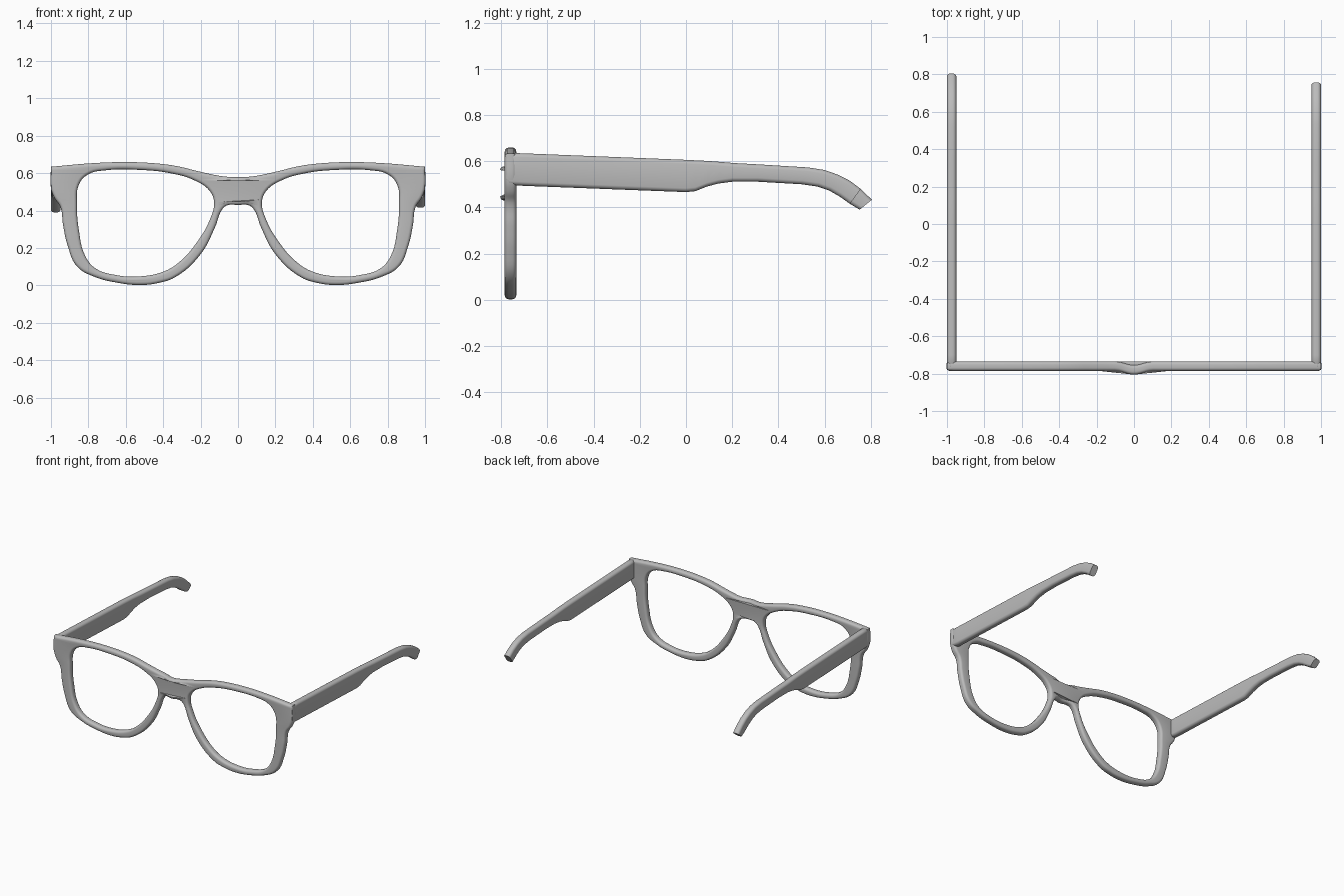
import bpy
import bmesh
import math

cube = bpy.data.objects.get("Cube")
if cube:
    bpy.data.objects.remove(cube, do_unlink=True)

grey = bpy.data.materials.new("plain grey")
grey.use_nodes = True
colour = (0.5, 0.5, 0.5, 1)
grey.diffuse_color = colour
grey.node_tree.nodes["Principled BSDF"].inputs["Base Color"].default_value = colour

FRONT_Y = -0.76    # middle plane of the front
BEVEL = 0.017
HALF_THICK = 0.025


def add_object(name, mesh):
    obj = bpy.data.objects.new(name, mesh)
    bpy.context.collection.objects.link(obj)
    mesh.materials.clear()
    mesh.materials.append(grey)
    bpy.ops.object.select_all(action="DESELECT")
    obj.select_set(True)
    bpy.context.view_layer.objects.active = obj
    bpy.ops.object.shade_smooth_by_angle(angle=math.radians(50))
    return obj


def mirrored(points):
    return [(-x, z) for x, z in points]


def add_spline(curve, points, corners=()):
    spline = curve.splines.new("BEZIER")
    spline.bezier_points.add(len(points) - 1)
    spline.use_cyclic_u = True
    for bp, (x, z) in zip(spline.bezier_points, points):
        bp.co = (x, z, 0)
        kind = "VECTOR" if (abs(x), z) in corners else "AUTO"
        bp.handle_left_type = bp.handle_right_type = kind


# Outline of the left half, from the top of the bridge round to its underside
top_centre, under_centre = (0, 0.578), (0, 0.43)
corner = (1, 0.634)
outer = [(0.08, 0.583), (0.2, 0.607), (0.33, 0.638), (0.45, 0.653),
         (0.6, 0.659), (0.78, 0.653), corner, (1, 0.52), (0.983, 0.47),
         (0.95, 0.42), (0.935, 0.32), (0.91, 0.21), (0.86, 0.1),
         (0.765, 0.045), (0.65, 0.015), (0.52, 0.002), (0.42, 0.014),
         (0.337, 0.043), (0.2, 0.166), (0.123, 0.31), (0.085, 0.405),
         (0.06, 0.427)]
opening = [(0.861, 0.433), (0.85, 0.54), (0.8, 0.594), (0.71, 0.615),
           (0.52, 0.617), (0.364, 0.6), (0.23, 0.56), (0.15, 0.503),
           (0.128, 0.444), (0.15, 0.353), (0.22, 0.23), (0.31, 0.128),
           (0.39, 0.077), (0.524, 0.048), (0.658, 0.056), (0.765, 0.093),
           (0.818, 0.16), (0.85, 0.29)]

# Front: a filled outline with two lens openings and rounded edges
curve = bpy.data.curves.new("front_outline", "CURVE")
curve.dimensions = "2D"
curve.fill_mode = "BOTH"
curve.resolution_u = 6
curve.extrude = HALF_THICK - BEVEL
curve.bevel_depth = BEVEL
curve.bevel_resolution = 3
curve.offset = -BEVEL
add_spline(curve, [top_centre] + outer + [under_centre] + mirrored(outer)[::-1], (corner,))
add_spline(curve, opening)
add_spline(curve, mirrored(opening))

helper = bpy.data.objects.new("front_outline", curve)
bpy.context.collection.objects.link(helper)
graph = bpy.context.evaluated_depsgraph_get()
front_mesh = bpy.data.meshes.new_from_object(helper.evaluated_get(graph))
bpy.data.objects.remove(helper, do_unlink=True)

# Stand the front up and push the bridge forward
bm = bmesh.new()
bm.from_mesh(front_mesh)
for v in bm.verts:
    x, z, depth = v.co
    push = 0.01 * (1 + math.cos(math.pi * min(abs(x) / 0.1, 1)))
    v.co = (x, FRONT_Y - depth - push, z)
bmesh.ops.remove_doubles(bm, verts=bm.verts, dist=0.0003)
bmesh.ops.recalc_face_normals(bm, faces=bm.faces)
bm.to_mesh(front_mesh)
bm.free()
front_mesh.name = "front_frame"
add_object("front_frame", front_mesh)

# Arm sections: top y, top z, bottom y, bottom z
arm_sections = [(-0.778, 0.622, -0.778, 0.51), (-0.765, 0.636, -0.765, 0.497),
                (-0.7, 0.634, -0.7, 0.493), (0, 0.606, 0, 0.466),
                (0.04, 0.604, 0.04, 0.47), (0.1, 0.601, 0.09, 0.49),
                (0.15, 0.597, 0.14, 0.503), (0.21, 0.592, 0.2, 0.511),
                (0.32, 0.586, 0.31, 0.511), (0.53, 0.573, 0.5, 0.5),
                (0.6, 0.562, 0.57, 0.49), (0.66, 0.541, 0.62, 0.473),
                (0.71, 0.515, 0.665, 0.447), (0.757, 0.48, 0.71, 0.415)]
long_tip = (0.805, 0.433, 0.752, 0.39)


def add_arm(name, side, sections):
    """Loft a rounded flat bar through the sections."""
    bm = bmesh.new()
    rings = []
    count = 24
    for ty, tz, by, bz in sections:
        ring = []
        height = math.hypot(ty - by, tz - bz)
        radius = 0.02
        for i in range(count):
            a = math.tau * (i + 0.5) / count
            c, s = math.cos(a), math.sin(a)
            # Rounded rectangle: a corner circle moved out to each corner
            across = math.copysign(HALF_THICK - radius, c) + radius * c
            up = math.copysign(height / 2 - radius, s) + radius * s
            t = 0.5 + up / height
            ring.append(bm.verts.new((side * (0.975 + across),
                                      by + (ty - by) * t, bz + (tz - bz) * t)))
        rings.append(ring)
    for r0, r1 in zip(rings, rings[1:]):
        for i in range(count):
            j = (i + 1) % count
            bm.faces.new((r0[i], r0[j], r1[j], r1[i]))
    bm.faces.new(rings[0])
    bm.faces.new(rings[-1])
    bmesh.ops.recalc_face_normals(bm, faces=bm.faces)
    mesh = bpy.data.meshes.new(name)
    bm.to_mesh(mesh)
    bm.free()
    add_object(name, mesh)


# Arms: the right one reaches a little further back
add_arm("left_arm", 1, arm_sections)
add_arm("right_arm", -1, arm_sections + [long_tip])
